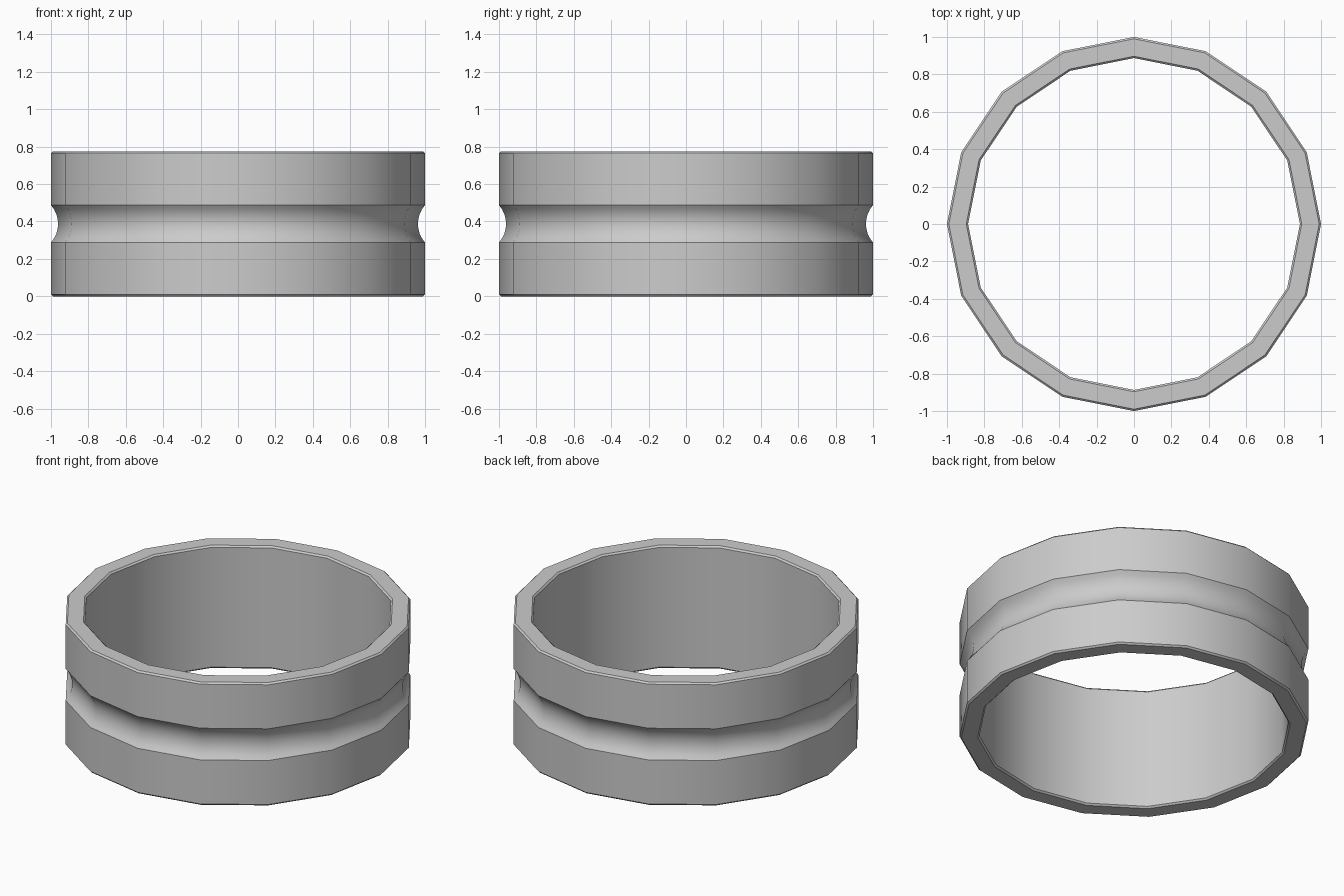
import bpy
import bmesh
import math

cube = bpy.data.objects.get("Cube")
if cube:
    bpy.data.objects.remove(cube, do_unlink=True)

SIDES = 16
OUTER, INNER, HEIGHT = 1.0, 0.887, 0.775
BEVEL = 0.01
GROOVE_HALF, GROOVE_DEPTH, GROOVE_STEPS = 0.1, 0.038, 8

# Grey material
grey = bpy.data.materials.new("plain grey")
grey.use_nodes = True
colour = (0.6, 0.6, 0.6, 1.0)
grey.diffuse_color = colour
grey.node_tree.nodes["Principled BSDF"].inputs["Base Color"].default_value = colour


def groove_arc():
    """Circular arc cut into the outer wall, from bottom to top."""
    radius = (GROOVE_HALF ** 2 + GROOVE_DEPTH ** 2) / (2 * GROOVE_DEPTH)
    half_angle = math.asin(GROOVE_HALF / radius)
    centre = OUTER - GROOVE_DEPTH + radius
    points = []
    for i in range(GROOVE_STEPS + 1):
        a = half_angle * (2 * i / GROOVE_STEPS - 1)
        points.append((centre - radius * math.cos(a),
                       HEIGHT / 2 + radius * math.sin(a)))
    return points


# Closed cross-section: bevelled band with a groove round the outside
profile = [(INNER + BEVEL, 0), (OUTER - BEVEL, 0), (OUTER, BEVEL)]
profile += groove_arc()
profile += [(OUTER, HEIGHT - BEVEL), (OUTER - BEVEL, HEIGHT),
            (INNER + BEVEL, HEIGHT), (INNER, HEIGHT - BEVEL), (INNER, BEVEL)]

# Turn the cross-section into a faceted ring
bm = bmesh.new()
rings = []
for s in range(SIDES):
    a = math.tau * s / SIDES
    rings.append([bm.verts.new((r * math.cos(a), r * math.sin(a), z))
                  for r, z in profile])
count = len(profile)
for s in range(SIDES):
    here, there = rings[s], rings[(s + 1) % SIDES]
    for i in range(count):
        j = (i + 1) % count
        bm.faces.new((here[i], there[i], there[j], here[j]))
bmesh.ops.recalc_face_normals(bm, faces=bm.faces)

mesh = bpy.data.meshes.new("grooved_ring")
bm.to_mesh(mesh)
bm.free()
mesh.materials.append(grey)
ring = bpy.data.objects.new("grooved_ring", mesh)
bpy.context.collection.objects.link(ring)

# Smooth round the band, sharp at the rims and groove edges
bpy.ops.object.select_all(action='DESELECT')
ring.select_set(True)
bpy.context.view_layer.objects.active = ring
bpy.ops.object.shade_smooth_by_angle(angle=math.radians(30))
